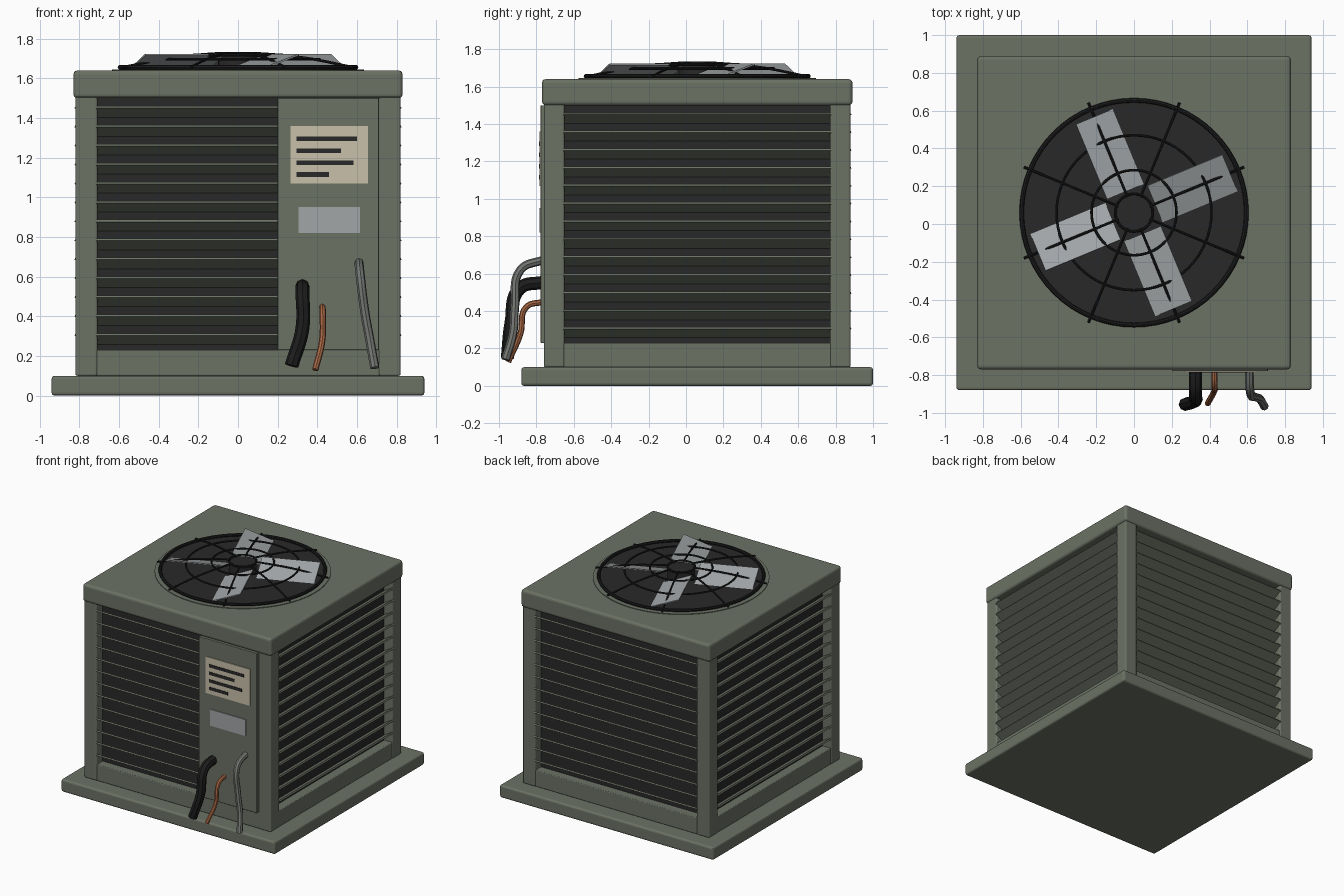
import bpy, bmesh, math
from mathutils import Vector, Matrix

if "Cube" in bpy.data.objects:
    bpy.data.objects.remove(bpy.data.objects["Cube"])

CY = 0.06  # cabinet centre in y


def material(name, rgb):
    m = bpy.data.materials.new(name)
    m.diffuse_color = (*rgb, 1)
    m.use_nodes = True
    m.node_tree.nodes["Principled BSDF"].inputs["Base Color"].default_value = m.diffuse_color
    return m


GREEN = material("sage_green_paint", (0.15, 0.168, 0.13))
CORE = material("charcoal", (0.022, 0.022, 0.022))
BLACK = material("black", (0.012, 0.012, 0.012))
ALU = material("aluminium", (0.36, 0.38, 0.39))
CREAM = material("cream_label", (0.58, 0.53, 0.40))
COPPER = material("copper", (0.40, 0.14, 0.06))
CONDUIT = material("conduit_grey", (0.17, 0.18, 0.165))


def finish(name, bm, mat, bevel=0.0):
    me = bpy.data.meshes.new(name)
    bm.to_mesh(me)
    bm.free()
    ob = bpy.data.objects.new(name, me)
    bpy.context.collection.objects.link(ob)
    me.materials.append(mat)
    if bevel:
        b = ob.modifiers.new("bevel", 'BEVEL')
        b.width, b.segments = bevel, 3
    return ob


def add_box(bm, lo, hi, matrix=Matrix()):
    lo, hi = Vector(lo), Vector(hi)
    size = hi - lo
    m = matrix @ Matrix.Translation((lo + hi) / 2) @ Matrix.Diagonal((*size, 1))
    bmesh.ops.create_cube(bm, size=1, matrix=m)


def box(name, lo, hi, mat, bevel=0.0):
    bm = bmesh.new()
    add_box(bm, lo, hi)
    return finish(name, bm, mat, bevel)


def disc(name, r, z0, z1, mat, seg=64):
    bm = bmesh.new()
    bmesh.ops.create_cone(bm, cap_ends=True, segments=seg, radius1=r, radius2=r, depth=z1 - z0,
                          matrix=Matrix.Translation((0, CY, (z0 + z1) / 2)))
    return smooth(finish(name, bm, mat))


def smooth(ob):
    bpy.ops.object.select_all(action='DESELECT')
    ob.select_set(True)
    bpy.context.view_layer.objects.active = ob
    bpy.ops.object.shade_smooth_by_angle(angle=math.radians(40))
    return ob


def tubes(name, paths, radius, mat, cyclic=False, kind='BEZIER', res=8):
    cu = bpy.data.curves.new(name, 'CURVE')
    cu.dimensions = '3D'
    cu.bevel_depth, cu.bevel_resolution, cu.resolution_u = radius, 2, res
    cu.use_fill_caps = True
    for pts in paths:
        sp = cu.splines.new(kind)
        target = sp.bezier_points if kind == 'BEZIER' else sp.points
        target.add(len(pts) - 1)
        for p, co in zip(target, pts):
            if kind == 'BEZIER':
                p.co = co
                p.handle_left_type = p.handle_right_type = 'AUTO'
            else:
                p.co = (*co, 1)
        sp.use_cyclic_u = cyclic
    cu.materials.append(mat)
    ob = bpy.data.objects.new(name, cu)
    bpy.context.collection.objects.link(ob)
    bpy.ops.object.select_all(action='DESELECT')
    ob.select_set(True)
    bpy.context.view_layer.objects.active = ob
    bpy.ops.object.convert(target='MESH')
    return smooth(bpy.context.object)


# Base pad, lid and inner core
box("base_pad", (-0.94, CY - 0.94, 0), (0.94, CY + 0.94, 0.10), GREEN, 0.015)
box("lid", (-0.83, CY - 0.83, 1.50), (0.83, CY + 0.83, 1.64), GREEN, 0.02)
box("inner_core", (-0.745, CY - 0.745, 0.2), (0.745, CY + 0.745, 1.51), CORE)

# Bottom frame and corner posts
box("bottom_frame", (-0.815, CY - 0.815, 0.10), (0.815, CY + 0.815, 0.23), GREEN, 0.006)
for i, (sx, sy) in enumerate([(-1, -1), (1, -1), (1, 1), (-1, 1)]):
    xs, ys = sorted((sx * 0.71, sx * 0.82)), sorted((sy * 0.71, sy * 0.82))
    box(f"corner_post_{i + 1}", (xs[0], CY + ys[0], 0.10), (xs[1], CY + ys[1], 1.51), GREEN, 0.01)

# Louvres: slats with the outer edge raised, 13 per side
for name, turn, x1 in (("front", 0, 0.21), ("right", 90, 0.715), ("back", 180, 0.715), ("left", 270, 0.715)):
    bm = bmesh.new()
    spin = Matrix.Translation((0, CY, 0)) @ Matrix.Rotation(math.radians(turn), 4, 'Z')
    for k in range(13):
        edge = Matrix.Translation((0, -0.822, 0.309 + k * 0.0955))
        tilt = Matrix.Rotation(math.radians(-30), 4, 'X')
        add_box(bm, (-0.715, 0, -0.006), (x1, 0.1, 0.006), spin @ edge @ tilt)
    finish(f"{name}_louvres", bm, GREEN)

# Service panel with label and plate
box("service_panel", (0.20, -0.778, 0.23), (0.71, -0.68, 1.50), GREEN, 0.004)
box("label", (0.265, -0.784, 1.07), (0.655, -0.776, 1.36), CREAM)
for i, (z, x1) in enumerate([(1.295, 0.60), (1.235, 0.52), (1.175, 0.583), (1.115, 0.46)]):
    box(f"label_line_{i + 1}", (0.295, -0.787, z - 0.012), (x1, -0.78, z + 0.012), CORE)
box("rating_plate", (0.305, -0.784, 0.82), (0.615, -0.776, 0.95), ALU)

# Pipes and cable at the front
tubes("insulated_hose", [[(0.325, -0.76, 0.555), (0.325, -0.89, 0.52), (0.325, -0.935, 0.34),
                          (0.27, -0.955, 0.15)]], 0.035, BLACK)
tubes("copper_pipe", [[(0.425, -0.76, 0.45), (0.427, -0.855, 0.42), (0.425, -0.885, 0.28),
                       (0.39, -0.95, 0.13)]], 0.016, COPPER)
tubes("conduit", [[(0.61, -0.76, 0.675), (0.615, -0.885, 0.62), (0.64, -0.915, 0.42),
                   (0.665, -0.925, 0.28), (0.69, -0.965, 0.14)]], 0.023, CONDUIT)

# Fan opening, hub and blades
disc("fan_rim", 0.635, 1.635, 1.645, GREEN)
disc("fan_well", 0.60, 1.636, 1.648, CORE)
disc("fan_hub", 0.10, 1.64, 1.715, CORE, 32)
bm = bmesh.new()
for k in range(4):
    m = (Matrix.Translation((0, CY, 1.682)) @ Matrix.Rotation(math.radians(22.5 + 90 * k), 4, 'Z')
         @ Matrix.Rotation(math.radians(20), 4, 'X'))
    add_box(bm, (0.12, -0.112, -0.004), (0.55, 0.112, 0.004), m)
finish("fan_blades", bm, ALU)

# Domed wire guard
profile = [(0.63, 1.655), (0.60, 1.661), (0.41, 1.697), (0.225, 1.718), (0.09, 1.727)]


def ring(r, z, n=64):
    return [(r * math.cos(2 * math.pi * i / n), CY + r * math.sin(2 * math.pi * i / n), z) for i in range(n)]


spokes = []
for k in range(8):
    a = math.radians(22.5 + 45 * k)
    spokes.append([(r * math.cos(a), CY + r * math.sin(a), z) for r, z in profile])
tubes("guard_spokes", spokes, 0.007, BLACK, res=3)
tubes("guard_rings", [ring(0.41, 1.697), ring(0.225, 1.718), ring(0.10, 1.727)], 0.007, BLACK, True, 'POLY')
tubes("guard_outer_ring", [ring(0.595, 1.656)], 0.012, BLACK, True, 'POLY')
